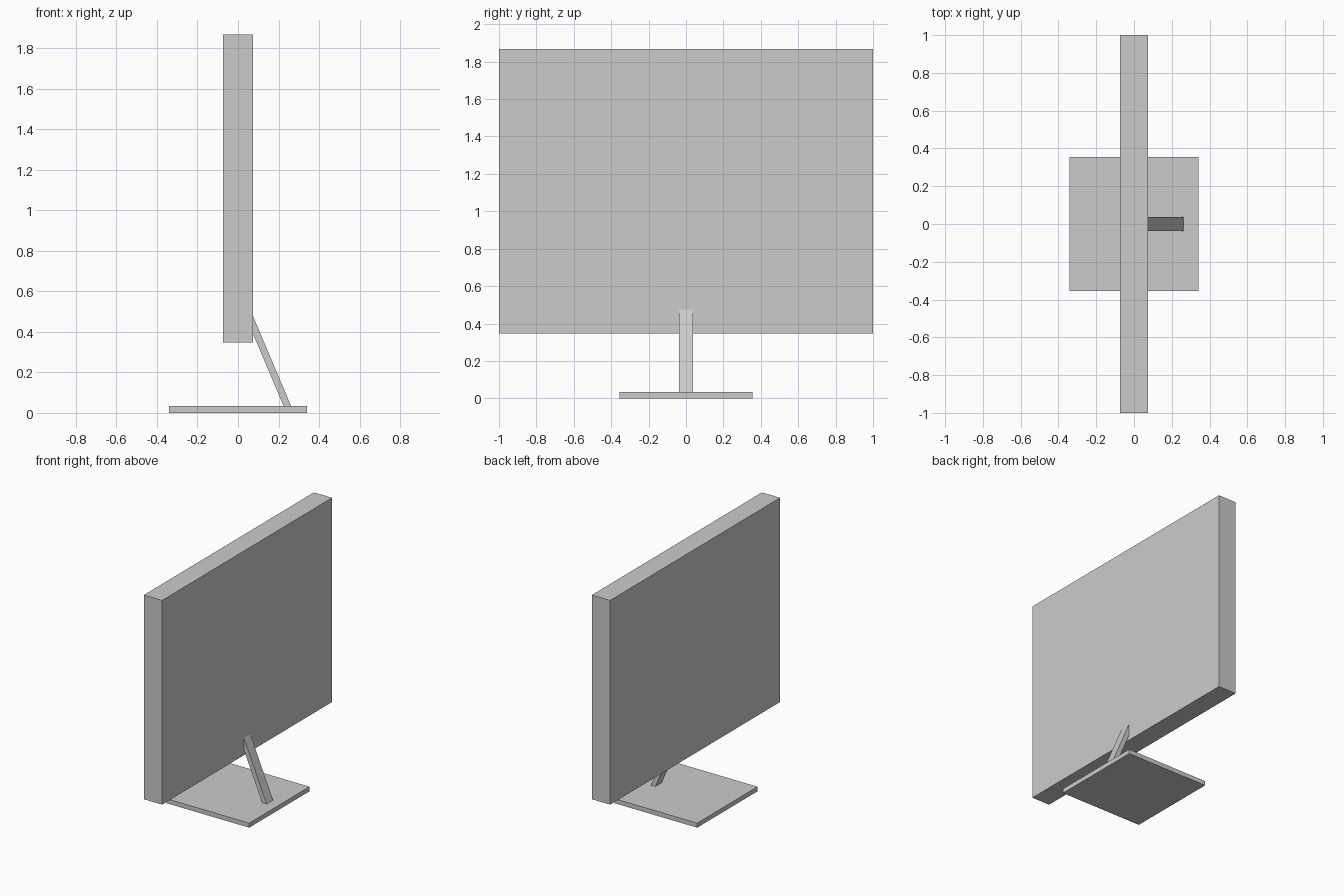
import bpy, bmesh

if "Cube" in bpy.data.objects:
    bpy.data.objects.remove(bpy.data.objects["Cube"])


def extruded(name, profile, half_width):
    """Extrude an x-z profile symmetrically along y."""
    bm = bmesh.new()
    face = bm.faces.new([bm.verts.new((x, -half_width, z)) for x, z in profile])
    result = bmesh.ops.extrude_face_region(bm, geom=[face])
    verts = [g for g in result["geom"] if isinstance(g, bmesh.types.BMVert)]
    bmesh.ops.translate(bm, verts=verts, vec=(0, 2 * half_width, 0))
    bmesh.ops.recalc_face_normals(bm, faces=bm.faces)
    mesh = bpy.data.meshes.new(name)
    bm.to_mesh(mesh)
    bm.free()
    obj = bpy.data.objects.new(name, mesh)
    bpy.context.collection.objects.link(obj)
    return obj


def rect(half_x, z0, z1):
    return [(-half_x, z0), (half_x, z0), (half_x, z1), (-half_x, z1)]


# Display panel
extruded("screen_panel", rect(0.075, 0.347, 1.867), 1.0)

# Flat foot plate
extruded("base_plate", rect(0.341, 0.0, 0.034), 0.355)

# Slanted strut, its ends sunk slightly into the panel and the base
extruded("support_strut",
         [(0.230, 0.022), (0.267, 0.022), (0.070, 0.487), (0.033, 0.487)], 0.038)
